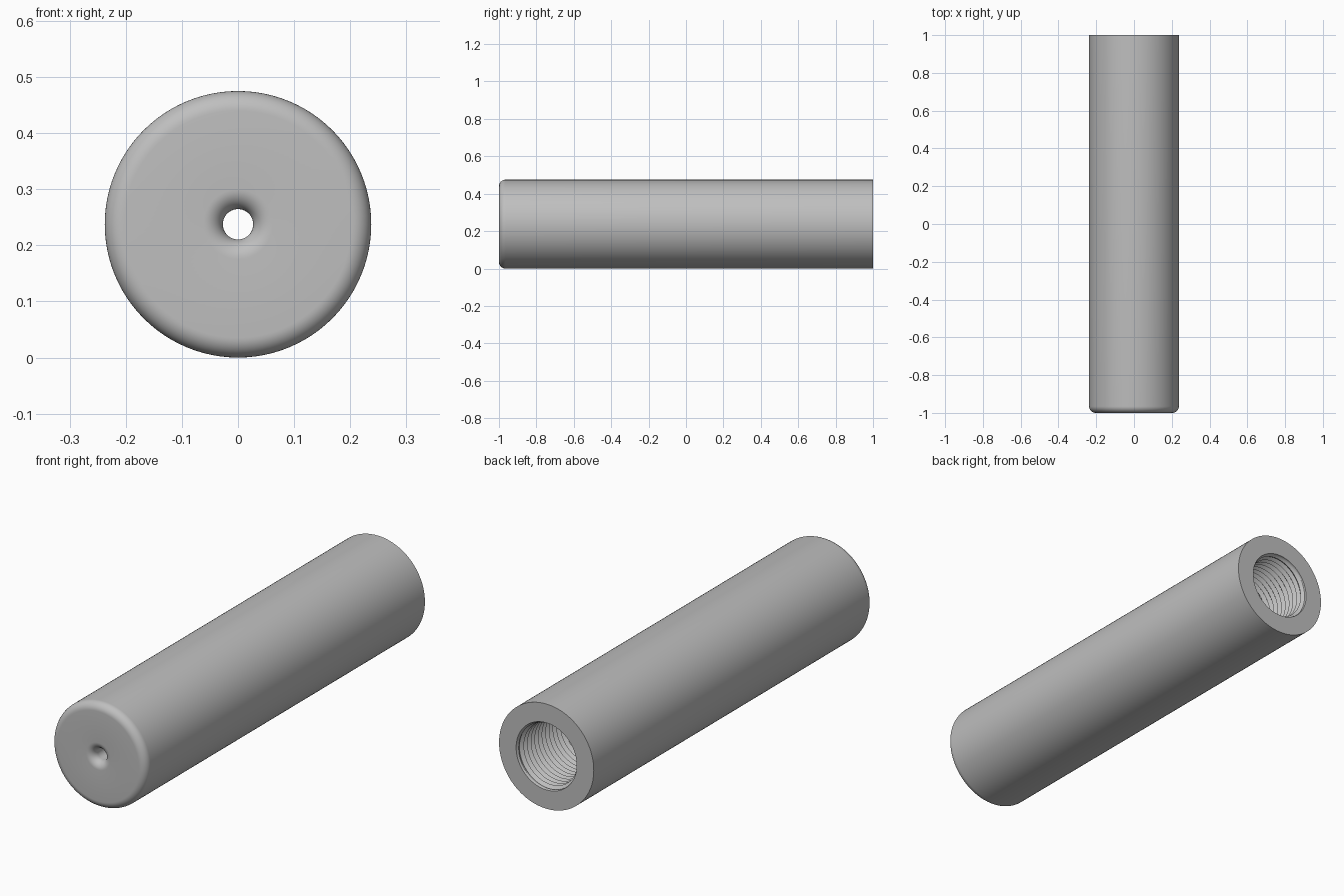
import bpy, bmesh, math

if "Cube" in bpy.data.objects:
    bpy.data.objects.remove(bpy.data.objects["Cube"], do_unlink=True)

SEG = 96            # sides around the tube
RADIUS = 0.2375     # outer radius
HOLE = 0.027        # front through hole
FILLET = 0.035      # rounding of the front rim and hole
BORE = 0.152        # thread root radius
FLOOR, MOUTH = 0.45, 1.0
PITCH, DEPTH, STEPS = 0.026, 0.014, 4


def point(r, y, a):
    return (r * math.sin(a), y, RADIUS + r * math.cos(a))


def angle(j):
    return 2 * math.pi * j / SEG


def arc(cr, cy, rad, start, end, n=10):
    """Profile points (radius, y) along an arc, angles in degrees."""
    out = []
    for i in range(n + 1):
        t = math.radians(start + (end - start) * i / n)
        out.append((cr + rad * math.cos(t), cy + rad * math.sin(t)))
    return out


def lathe(bm, profile):
    rings = [[bm.verts.new(point(r, y, angle(j))) for j in range(SEG)]
             for r, y in profile]
    for a, b in zip(rings, rings[1:]):
        for j in range(SEG):
            k = (j + 1) % SEG
            bm.faces.new((a[j], a[k], b[k], b[j]))


def thread(bm):
    """Helical screw thread on the bore wall, fading out at both ends."""
    count = int((MOUTH - FLOOR) / PITCH + 2) * STEPS
    cols = []
    for j in range(SEG):
        col = []
        for k in range(-STEPS, count + STEPS):
            y = FLOOR + PITCH * (k / STEPS + j / SEG)
            y = min(max(y, FLOOR), MOUTH)
            phase = ((y - FLOOR) / PITCH - j / SEG) % 1
            crest = 1 - abs(2 * phase - 1)
            fade = min(1, (y - FLOOR) / PITCH, (MOUTH - y) / PITCH)
            col.append(bm.verts.new(point(BORE - DEPTH * crest * fade, y, angle(j))))
        cols.append(col)
    for j in range(SEG):
        a = cols[j]
        # The last column joins the first one turn further along
        b = cols[j + 1] if j + 1 < SEG else cols[0][STEPS:]
        for k in range(min(len(a), len(b)) - 1):
            bm.faces.new((a[k], b[k], b[k + 1], a[k + 1]))


# Tube shell: bore floor, through hole, rounded front, outer wall, back rim
front = -1 + FILLET
profile = [(BORE, FLOOR), (HOLE, FLOOR)]
profile += arc(HOLE + FILLET, front, FILLET, 180, 270)
profile += arc(RADIUS - FILLET, front, FILLET, 270, 360)
profile += [(RADIUS, MOUTH), (BORE, MOUTH)]

bm = bmesh.new()
lathe(bm, profile)
thread(bm)
bmesh.ops.remove_doubles(bm, verts=bm.verts, dist=0.00001)
bmesh.ops.dissolve_degenerate(bm, edges=bm.edges, dist=0.00001)
bmesh.ops.recalc_face_normals(bm, faces=bm.faces)
mesh = bpy.data.meshes.new("threaded_tube")
bm.to_mesh(mesh)
bm.free()

# Plain grey metal
grey = bpy.data.materials.new("grey metal")
grey.use_nodes = True
colour = (0.52, 0.52, 0.52, 1)
grey.diffuse_color = colour
grey.node_tree.nodes["Principled BSDF"].inputs["Base Color"].default_value = colour
mesh.materials.append(grey)

tube = bpy.data.objects.new("threaded_tube", mesh)
bpy.context.collection.objects.link(tube)
bpy.ops.object.select_all(action="DESELECT")
tube.select_set(True)
bpy.context.view_layer.objects.active = tube
bpy.ops.object.shade_smooth_by_angle(angle=math.radians(30))
